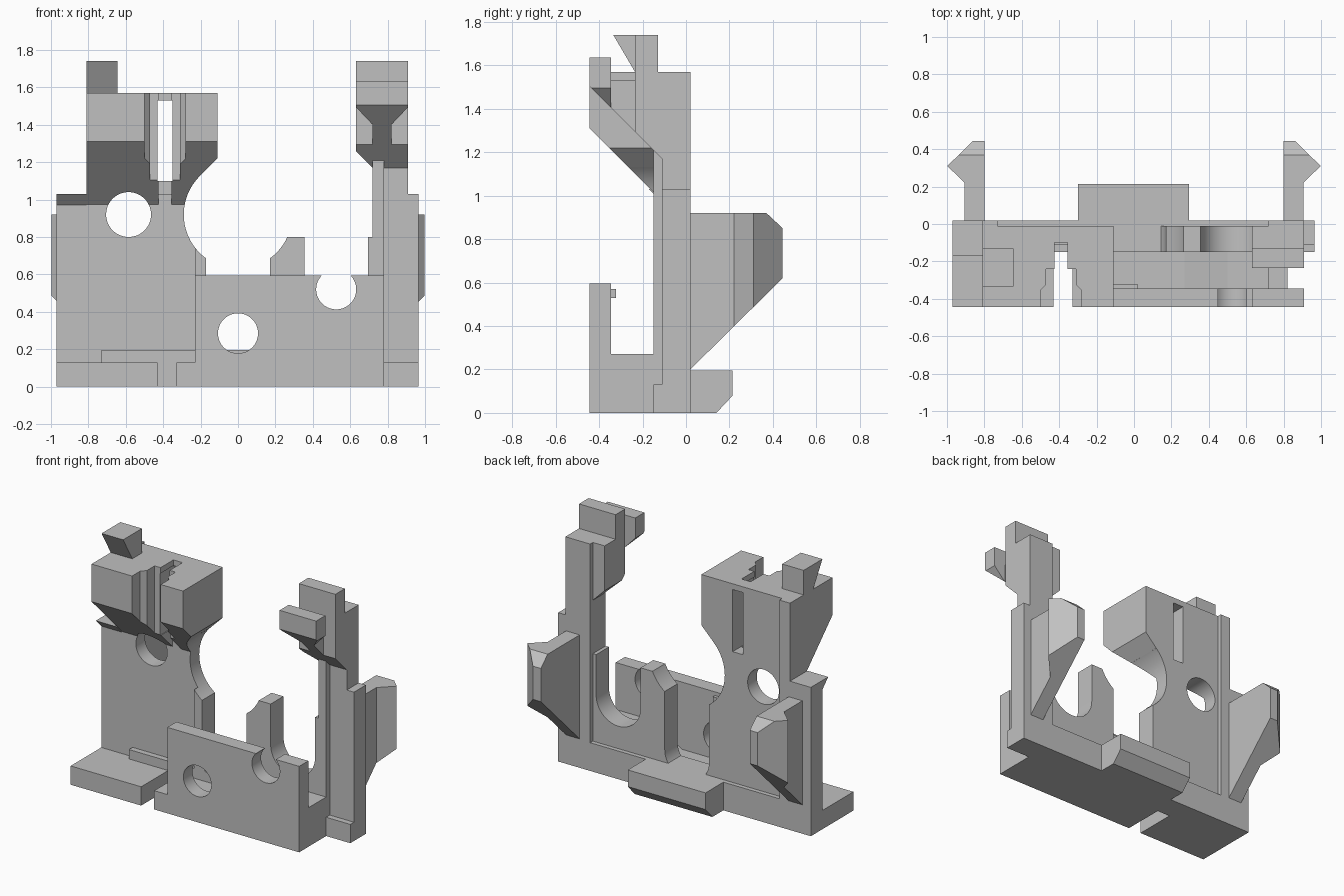
import bpy, bmesh
from math import sin, cos, pi, radians

cube = bpy.data.objects.get("Cube")
if cube:
    bpy.data.objects.remove(cube, do_unlink=True)

grey = bpy.data.materials.new("plain_grey")
grey.use_nodes = True
grey.diffuse_color = (0.53, 0.53, 0.53, 1)
grey.node_tree.nodes["Principled BSDF"].inputs["Base Color"].default_value = grey.diffuse_color

PLACE = {"x": lambda p, d: (d, p[0], p[1]),
         "y": lambda p, d: (p[0], d, p[1]),
         "z": lambda p, d: (p[0], p[1], d)}


def prism(name, axis, pts, a, b):
    """Extrude a flat profile along an axis from a to b."""
    bm = bmesh.new()
    ends = [[bm.verts.new(PLACE[axis](p, d)) for p in pts] for d in (a, b)]
    bm.faces.new(ends[0])
    bm.faces.new(ends[1])
    n = len(pts)
    for i in range(n):
        j = (i + 1) % n
        bm.faces.new((ends[0][i], ends[0][j], ends[1][j], ends[1][i]))
    bmesh.ops.recalc_face_normals(bm, faces=bm.faces)
    mesh = bpy.data.meshes.new(name)
    bm.to_mesh(mesh)
    bm.free()
    mesh.materials.append(grey)
    ob = bpy.data.objects.new(name, mesh)
    bpy.context.collection.objects.link(ob)
    return ob


def box(name, x, y, z):
    return prism(name, "z", [(x[0], y[0]), (x[1], y[0]), (x[1], y[1]), (x[0], y[1])], *z)


def arc(cx, cz, r, start, end, n):
    return [(cx + r * cos(start + (end - start) * i / n),
             cz + r * sin(start + (end - start) * i / n)) for i in range(n + 1)]


def bore(cx, cz, r):
    return prism("bore", "y", arc(cx, cz, r, 0, 2 * pi, 64)[:-1], -1, 1)


def u_slot(cx, cz, r):
    return prism("u_slot", "y", arc(cx, cz, r, pi, 2 * pi, 32) + [(cx + r, 2), (cx - r, 2)], -1, 1)


def boolean(ob, tool, kind="DIFFERENCE"):
    """Apply a boolean and discard the tool."""
    mod = ob.modifiers.new("cut", "BOOLEAN")
    mod.operation, mod.object, mod.solver = kind, tool, "EXACT"
    bpy.context.view_layer.objects.active = ob
    bpy.ops.object.modifier_apply(modifier=mod.name)
    bpy.data.objects.remove(tool, do_unlink=True)
    return ob


def both(name, front, x, side, y=(-1, 1)):
    """Solid given by a front profile and a side profile."""
    ob = prism(name, "y", front, *y)
    return boolean(ob, prism("side", "x", side, *x), "INTERSECT")


# Base slab with a slit, rear ledge and rear tab
base = box("base_left", (-.97, -.23), (-.445, .02), (0, .13))
boolean(base, box("slit", (-.43, -.33), (-.6, -.15), (-1, 1)))
box("rear_ledge", (-.73, .72), (-.15, .02), (0, .195))
prism("rear_tab", "x", [(.01, 0), (.14, 0), (.215, .08), (.215, .195), (.01, .195)], -.3, .295)
box("base_right", (.72, .965), (-.15, .02), (0, .13))

# Front wall, channel floor and small rib
front = box("front_wall", (-.23, .78), (-.445, -.345), (0, .595))
boolean(front, bore(0, .285, .107))
boolean(front, bore(.525, .52, .107))
prism("channel_floor", "y", [(-.23, 0), (.78, 0), (.78, .27), (.5, .27), (.27, .13), (-.23, .13)],
      -.345, -.15)
box("wall_rib", (-.23, .02), (-.345, -.322), (.53, .57))

# Rear wall with rounded openings
rear = box("rear_wall", (-.23, .72), (-.15, -.01), (.19, .8))
for tool in (u_slot(0, .285, .17), u_slot(.525, .52, .17), bore(0, .92, .29)):
    boolean(rear, tool)

# Tower plate and its thicker outer edge
plate = box("tower_plate", (-.97, -.23), (-.11, -.01), (.13, 1.03))
boolean(plate, bore(0, .92, .29))
boolean(plate, bore(-.585, .92, .12))
box("plate_edge", (-.97, -.73), (-.02, .02), (.13, 1.03))
box("tower_edge", (-.81, -.73), (-.02, .02), (1, 1.57))
prism("tower_shelf", "x", [(-.11, .97), (-.17, 1.03), (.0, 1.03), (.0, .97)], -.97, -.81)

# Overhanging tower head with a stepped slot and window
head = both("tower_head",
            [(-.81, .9), (-.81, 1.57), (-.11, 1.57), (-.11, 1.22), (-.2, 1.13), (-.2, .9)], (-2, 2),
            [(-.445, 1.31), (-.445, 1.57), (-.01, 1.57), (-.01, .9), (-.11, .9), (-.11, .975)])
boolean(head, bore(0, .92, .29))
boolean(head, bore(-.585, .92, .12))
half = [(.11, -.6), (.11, -.355), (.08, -.325), (.08, -.24), (.035, -.24), (.035, -.1)]
slot = [(-.39 + x, y) for x, y in half] + [(-.39 - x, y) for x, y in reversed(half)]
boolean(head, prism("slot", "z", slot, .8, 2))
boolean(head, box("window", (-.43, -.35), (-.3, .5), (1.1, 1.53)))
prism("tower_wedge", "x", [(-.13, 1.56), (-.235, 1.57), (-.335, 1.74), (-.13, 1.74)], -.81, -.645)

# Right column
box("column_foot", (.72, .965), (-.11, .02), (.13, 1.03))
box("column_shaft", (.72, .91), (-.11, .02), (1, 1.57))
box("column_strip", (.72, .78), (-.15, -.1), (.13, 1.21))

# Column head, neck and front lip, all sharing one sloped underside
SLOPE = 1.06


def under(y):
    return SLOPE - y


both("column_head", [(.63, 1.26), (.72, 1.17), (.91, 1.17), (.91, 1.74), (.63, 1.74)], (-2, 2),
     [(-.235, under(-.235)), (-.235, 1.74), (-.13, 1.74), (-.13, 1.57), (-.01, 1.57),
      (-.01, 1.1), (-.11, 1.1), (-.11, under(-.11))])
prism("column_neck", "x", [(-.35, under(-.35)), (-.35, 1.53), (-.23, 1.53), (-.23, under(-.23))],
      .72, .82)
both("column_lip", [(.63, 1.635), (.91, 1.635), (.91, 1.495), (.82, 1.4), (.72, 1.4), (.63, 1.495)],
     (-2, 2), [(-.445, under(-.445)), (-.445, 1.7), (-.345, 1.7), (-.345, under(-.345))])

# Mirrored rear clips
for side, name in ((1, "clip_left"), (-1, "clip_right")):
    plan = [(.8, .0), (.905, .0), (.905, .22), (.998, .31), (.86, .445), (.8, .445)]
    clip = prism(name, "z", [(side * x, y) for x, y in plan], 0, 1.2)
    boolean(clip, prism("outline", "x", [(-.02, .92), (.37, .92), (.445, .85), (.445, .62),
                                         (.02, .2), (-.02, .2)], -2, 2), "INTERSECT")

# Smooth round walls, keep edges sharp
for ob in bpy.context.collection.objects:
    if ob.type == "MESH" and grey.name in ob.data.materials:
        bpy.ops.object.select_all(action="DESELECT")
        ob.select_set(True)
        bpy.context.view_layer.objects.active = ob
        bpy.ops.object.shade_smooth_by_angle(angle=radians(20))
